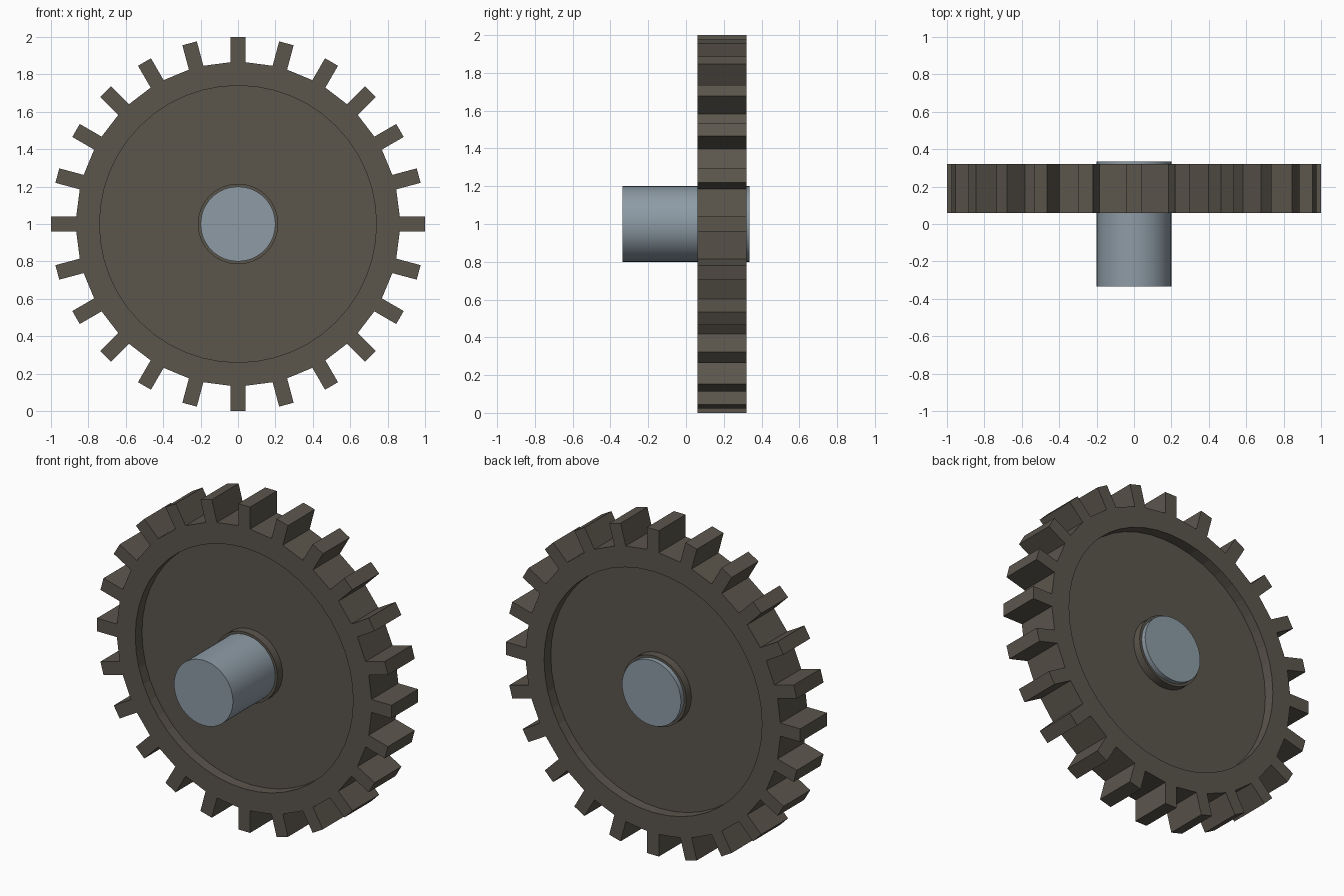
import bpy, bmesh, math

if "Cube" in bpy.data.objects:
    bpy.data.objects.remove(bpy.data.objects["Cube"])

CENTRE_Z = 1.0
TEETH = 24
Y0, Y1 = 0.06, 0.32        # gear front and back faces
DEPTH = 0.065              # recess depth on each side
SEG = 48


def material(name, rgb):
    m = bpy.data.materials.new(name)
    m.diffuse_color = (*rgb, 1)
    m.use_nodes = True
    m.node_tree.nodes["Principled BSDF"].inputs["Base Color"].default_value = m.diffuse_color
    return m


def finish(name, bm, mat):
    bmesh.ops.recalc_face_normals(bm, faces=bm.faces)
    me = bpy.data.meshes.new(name)
    bm.to_mesh(me)
    bm.free()
    me.materials.append(mat)
    ob = bpy.data.objects.new(name, me)
    bpy.context.collection.objects.link(ob)
    return ob


def circle(r, n):
    return [(r * math.sin(2 * math.pi * i / n), r * math.cos(2 * math.pi * i / n))
            for i in range(n)]


def ring(bm, pts, y):
    return [bm.verts.new((x, y, CENTRE_Z + z)) for x, z in pts]


def bridge(bm, a, b):
    n = len(a)
    for i in range(n):
        j = (i + 1) % n
        bm.faces.new((a[i], a[j], b[j], b[i]))


def cylinder(name, r, y0, y1, n, mat):
    bm = bmesh.new()
    a, b = ring(bm, circle(r, n), y0), ring(bm, circle(r, n), y1)
    bridge(bm, a, b)
    bm.faces.new(a)
    bm.faces.new(b)
    return finish(name, bm, mat)


def smooth(ob):
    bpy.ops.object.select_all(action='DESELECT')
    ob.select_set(True)
    bpy.context.view_layer.objects.active = ob
    bpy.ops.object.shade_smooth_by_angle(angle=math.radians(35))


gear_mat = material("dark bronze", (0.105, 0.092, 0.073))
shaft_mat = material("blue grey steel", (0.27, 0.33, 0.38))

# Toothed outline: straight-sided teeth joined by flat root segments
outline = []
for i in range(TEETH):
    t = 2 * math.pi * i / TEETH
    for u, v in ((-0.04, 0.865), (-0.04, 1.0), (0.04, 1.0), (0.04, 0.865)):
        outline.append((u * math.cos(t) + v * math.sin(t),
                        v * math.cos(t) - u * math.sin(t)))

# Gear body: toothed rim with a recessed web on both faces
bm = bmesh.new()
sides = []
rim = circle(0.74, TEETH * 2)
for y, inward in ((Y0, 1), (Y1, -1)):
    outer = ring(bm, outline, y)
    lip = ring(bm, rim, y)
    floor = ring(bm, rim, y + inward * DEPTH)
    for i in range(TEETH):
        a, l = 4 * i, 2 * i
        n = (a + 4) % (4 * TEETH)
        m = (l + 2) % (2 * TEETH)
        bm.faces.new(outer[a:a + 4])                                   # tooth
        bm.faces.new((outer[a], outer[a + 3], lip[l]))                 # under tooth
        bm.faces.new((outer[a + 3], outer[n], lip[m], lip[l + 1], lip[l]))
    bridge(bm, lip, floor)
    bm.faces.new(floor)
    sides.append(outer)
bridge(bm, *sides)
finish("gear_wheel", bm, gear_mat)

# Hub collar standing up from the web on both sides
smooth(cylinder("hub_collar", 0.215, Y0 + 0.015, Y1 - 0.015, SEG, gear_mat))

# Shaft through the hub
smooth(cylinder("shaft", 0.2, -0.335, 0.335, SEG, shaft_mat))
